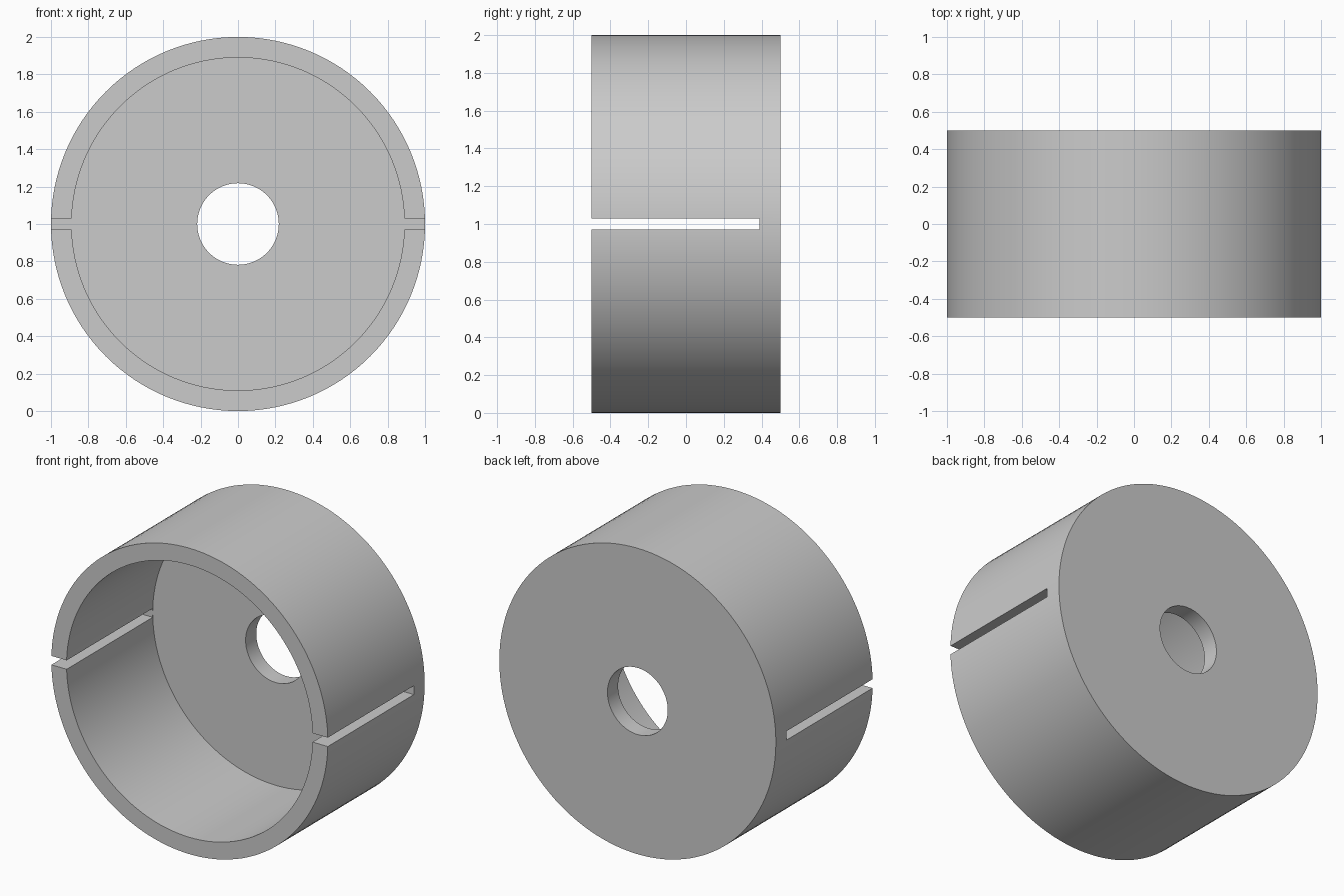
import bpy
import bmesh
import math
from mathutils import Vector

cube = bpy.data.objects.get("Cube")
if cube:
    bpy.data.objects.remove(cube, do_unlink=True)

OUTER, INNER, BORE = 1.0, 0.89, 0.218
FRONT, FLOOR, BACK = -0.5, 0.39, 0.5
SLOT_HEIGHT, SLOT_END = 0.058, 0.389
SEGMENTS = 128

grey = bpy.data.materials.new("plain grey")
grey.use_nodes = True
colour = (0.6, 0.6, 0.6, 1)
grey.diffuse_color = colour
grey.node_tree.nodes["Principled BSDF"].inputs["Base Color"].default_value = colour


def make_object(name, bm):
    bmesh.ops.recalc_face_normals(bm, faces=bm.faces)
    mesh = bpy.data.meshes.new(name)
    bm.to_mesh(mesh)
    bm.free()
    mesh.materials.append(grey)
    obj = bpy.data.objects.new(name, mesh)
    bpy.context.collection.objects.link(obj)
    return obj


# Cup: wall and bored floor, one cross-section turned about the y axis
profile = [(OUTER, FRONT), (OUTER, BACK), (BORE, BACK),
           (BORE, FLOOR), (INNER, FLOOR), (INNER, FRONT)]
bm = bmesh.new()
verts = [bm.verts.new((r, y, 1)) for r, y in profile]
edges = [bm.edges.new((v, verts[i - 1])) for i, v in enumerate(verts)]
bmesh.ops.spin(bm, geom=verts + edges, cent=(0, 0, 1), axis=(0, 1, 0),
               angle=math.tau, steps=SEGMENTS, use_merge=True)
bmesh.ops.remove_doubles(bm, verts=bm.verts, dist=0.0001)
cup = make_object("slotted_cup", bm)

# Cutter: one bar opens both side slots from the rim to the floor
bm = bmesh.new()
bmesh.ops.create_cube(bm, size=1)
start = FRONT - 0.2
bmesh.ops.scale(bm, vec=(2.4, SLOT_END - start, SLOT_HEIGHT), verts=bm.verts)
bmesh.ops.translate(bm, vec=Vector((0, (SLOT_END + start) / 2, 1)), verts=bm.verts)
cutter = make_object("slot_cutter", bm)
cutter.hide_render = True

slots = cup.modifiers.new("side slots", "BOOLEAN")
slots.operation = "DIFFERENCE"
slots.solver = "EXACT"
slots.object = cutter

bpy.ops.object.select_all(action="DESELECT")
cup.select_set(True)
bpy.context.view_layer.objects.active = cup
bpy.ops.object.modifier_apply(modifier=slots.name)
bpy.data.objects.remove(cutter, do_unlink=True)

# Round walls smooth, rims and slot edges sharp
bpy.ops.object.shade_smooth_by_angle(angle=math.radians(30))
